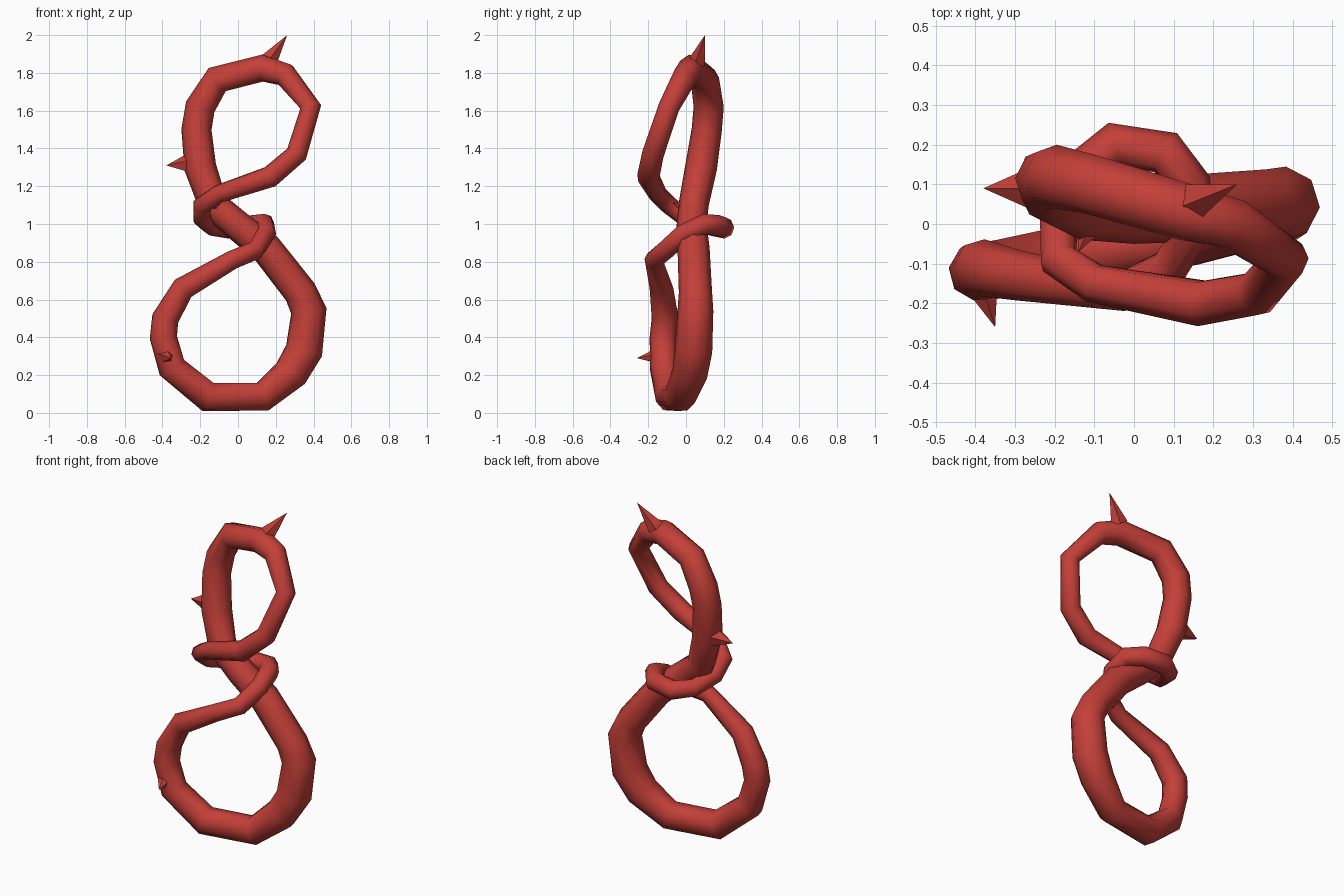
import bpy
from mathutils import Vector

if "Cube" in bpy.data.objects:
    bpy.data.objects.remove(bpy.data.objects["Cube"])

red = bpy.data.materials.new("briar red")
red.diffuse_color = (0.55, 0.05, 0.04, 1)
red.use_nodes = True
red.node_tree.nodes["Principled BSDF"].inputs["Base Color"].default_value = red.diffuse_color

# Closed path of the looped vine: x, y, z, thickness radius
path = [
    (.15, .04, .87, .085), (.33, .05, .64, .088), (.375, .05, .54, .095), (.35, .04, .33, .1),
    (.28, .02, .21, .095), (.13, -.03, .085, .083), (-.16, -.08, .085, .083),
    (-.35, -.115, .24, .077), (-.395, -.12, .40, .073), (-.385, -.11, .5, .072),
    (-.29, -.13, .66, .063), (-.03, -.17, .81, .05), (.09, -.11, .86, .05),
    (.15, -.01, .95, .052), (.14, .1, 1.0, .055), (.08, .18, .99, .057),
    (-.05, .2, .98, .057), (-.14, .13, .99, .052), (-.19, .0, 1.03, .05),
    (-.19, -.09, 1.1, .05), (-.1, -.15, 1.16, .05), (.17, -.2, 1.25, .06),
    (.31, -.175, 1.37, .058), (.385, -.09, 1.62, .056), (.25, .0, 1.79, .066),
    (.13, .03, 1.825, .073), (-.11, .1, 1.765, .076), (-.2, .12, 1.62, .08),
    (-.22, .11, 1.5, .08), (-.2, .08, 1.3, .085), (-.13, .04, 1.1, .08),
    (0, .03, .99, .08),
]


def smooth(ob):
    ob.data.polygons.foreach_set("use_smooth", [True] * len(ob.data.polygons))


# Vine: eight-sided tube swept along the path
curve = bpy.data.curves.new("vine_path", "CURVE")
curve.dimensions = "3D"
curve.fill_mode = "FULL"
curve.bevel_depth = 1.0
curve.bevel_resolution = 2
sp = curve.splines.new("POLY")
sp.points.add(len(path) - 1)
for p, (x, y, z, r) in zip(sp.points, path):
    p.co = (x, y, z, 1)
    p.radius = r
sp.use_cyclic_u = True
helper = bpy.data.objects.new("vine_helper", curve)
bpy.context.collection.objects.link(helper)
dg = bpy.context.evaluated_depsgraph_get()
mesh = bpy.data.meshes.new_from_object(helper.evaluated_get(dg))
bpy.data.objects.remove(helper)
vine = bpy.data.objects.new("vine", mesh)
bpy.context.collection.objects.link(vine)
mesh.materials.clear()
mesh.materials.append(red)
smooth(vine)


# Thorns: small pointed cones from the vine surface
def thorn(name, base, tip, radius):
    base, tip = Vector(base), Vector(tip)
    d = tip - base
    bpy.ops.mesh.primitive_cone_add(vertices=5, radius1=radius, radius2=0, depth=d.length,
                                    location=(base + tip) / 2,
                                    rotation=d.to_track_quat("Z", "Y").to_euler())
    ob = bpy.context.object
    ob.name = name
    ob.data.materials.append(red)


thorn("thorn_top", (.16, .06, 1.86), (.26, .1, 2.0), .05)
thorn("thorn_left", (-.25, .09, 1.32), (-.38, .09, 1.31), .06)
thorn("thorn_low", (-.385, -.15, .30), (-.35, -.26, .29), .045)
thorn("thorn_middle", (-.11, .0, 1.09), (-.14, -.07, 1.11), .04)
